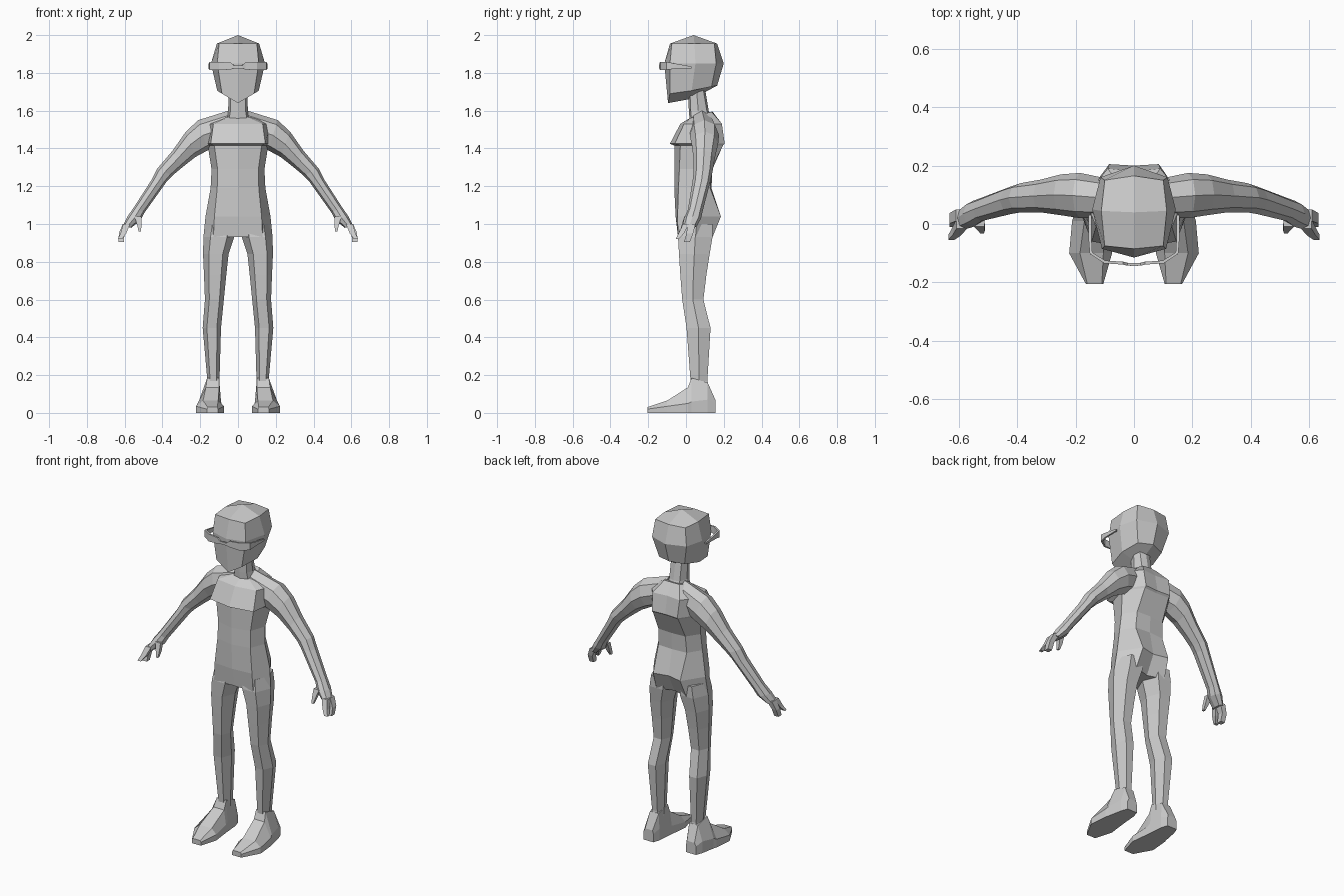
import bpy, bmesh, math
from mathutils import Vector

if "Cube" in bpy.data.objects:
    bpy.data.objects.remove(bpy.data.objects["Cube"])

grey = bpy.data.materials.new("plain grey")
grey.diffuse_color = (0.6, 0.6, 0.6, 1)
grey.use_nodes = True
grey.node_tree.nodes["Principled BSDF"].inputs["Base Color"].default_value = grey.diffuse_color


def finish(name, bm):
    bmesh.ops.remove_doubles(bm, verts=bm.verts, dist=0.0005)
    bmesh.ops.recalc_face_normals(bm, faces=bm.faces)
    me = bpy.data.meshes.new(name)
    bm.to_mesh(me)
    bm.free()
    me.materials.append(grey)
    ob = bpy.data.objects.new(name, me)
    bpy.context.collection.objects.link(ob)
    return ob


def loft(name, rings, side=1, start=None, end=None):
    """Skin closed rings of points; ends are flat caps or fans to a point."""
    bm = bmesh.new()
    flip = lambda p: (p[0] * side, p[1], p[2])
    loops = [[bm.verts.new(flip(p)) for p in r] for r in rings]
    n = len(loops[0])
    for a, b in zip(loops, loops[1:]):
        for i in range(n):
            j = (i + 1) % n
            bm.faces.new((a[i], a[j], b[j], b[i]))
    for loop, tip in ((loops[0], start), (loops[-1], end)):
        if tip:
            v = bm.verts.new(flip(tip))
            # quads around the tip, joining every second point
            for i in range(1, n, 2):
                bm.faces.new((loop[i - 1], loop[i], loop[(i + 1) % n], v))
        else:
            bm.faces.new(loop)
    return finish(name, bm)


def half_ring(z, fc, front, mid, back, bc, slope=0):
    """Eight-sided symmetric ring: front centre, corner, side, corner, back centre."""
    right = [(0, fc), front, mid, back, (0, bc)]
    pts = right + [(-x, y) for x, y in (back, mid, front)]
    return [(x, y, z + slope * (y - fc)) for x, y in pts]


def box_hex(z, x0, x1, y0, y1):
    """Six-sided leg ring with ridges down the inner and outer sides."""
    cx, cy, w = (x0 + x1) / 2, (y0 + y1) / 2, (x1 - x0) * 0.27
    return [(x1, cy, z), (cx + w, y0, z), (cx - w, y0, z),
            (x0, cy, z), (cx - w, y1, z), (cx + w, y1, z)]


def limb_ring(xt, zt, xb, zb, y0, y1, n=8):
    """Tilted ring from its top and bottom point (front view) and its y range."""
    t, b = Vector((xt, 0, zt)), Vector((xb, 0, zb))
    c, u = (t + b) / 2, (t - b) / 2
    cy, ry = (y0 + y1) / 2, (y1 - y0) / 2
    out = []
    for i in range(n):
        a = 2 * math.pi * i / n
        p = c + u * math.cos(a)
        out.append((p.x, cy + ry * math.sin(a), p.z))
    return out


def tube(name, path, side):
    """Small four-sided finger: path of (x, y, z, half width x, half width y)."""
    loft(name, [[(x - a, y - b, z), (x + a, y - b, z), (x + a, y + b, z), (x - a, y + b, z)]
                for x, y, z, a, b in path], side)


# Head: three eight-sided rings with quads to the crown and the underside
head = [half_ring(1.70, -.095, (.085, -.085), (.11, .03), (.085, .135), .165),
        half_ring(1.85, -.115, (.11, -.085), (.143, .05), (.115, .16), .2),
        half_ring(1.955, -.085, (.10, -.075), (.112, .045), (.10, .15), .165)]
head[0] = [(x, y, 1.64 if (x == 0 and y < 0) else 1.70 + .2 * max(y, -.05)) for x, y, z in head[0]]
loft("head", head, start=(0, .04, 1.665), end=(0, .04, 2.0))

# Neck
loft("neck", [half_ring(1.54, .02, (.05, .03), (.062, .08), (.045, .13), .145),
              half_ring(1.60, .015, (.04, .025), (.052, .065), (.035, .11), .12),
              half_ring(1.72, .01, (.04, .02), (.05, .055), (.035, .09), .10)])

# Torso with overhanging chest and shoulder blades
loft("torso", [
    half_ring(.93, -.035, (.13, -.042), (.183, .05), (.10, .14), .11),
    half_ring(1.04, -.055, (.125, -.045), (.172, .06), (.09, .185), .165),
    half_ring(1.19, -.062, (.11, -.04), (.145, .05), (.095, .128), .135),
    half_ring(1.29, -.062, (.108, -.035), (.14, .06), (.09, .135), .14),
    half_ring(1.415, -.062, (.125, -.03), (.16, .09), (.085, .195), .19),
    half_ring(1.425, -.085, (.145, -.06), (.165, .09), (.085, .205), .20),
    half_ring(1.53, -.03, (.13, -.01), (.17, .09), (.09, .19), .18),
    half_ring(1.56, .02, (.06, .025), (.075, .08), (.05, .135), .14, .3)])

# Glasses: bent strip, narrow at the bridge and at the ends of the temples
bm = bmesh.new()
strip = [(0, -.138, 1.84, 1.824), (.022, -.138, 1.84, 1.824), (.038, -.134, 1.854, 1.818),
         (.10, -.130, 1.858, 1.814), (.147, -.10, 1.858, 1.816), (.15, -.06, 1.85, 1.822),
         (.15, .03, 1.834, 1.824)]
strip = [(-x, y, a, b) for x, y, a, b in strip[:0:-1]] + strip
cols = [(bm.verts.new((x, y, a)), bm.verts.new((x, y, b))) for x, y, a, b in strip]
for p, q in zip(cols, cols[1:]):
    bm.faces.new((p[0], q[0], q[1], p[1]))
glasses = finish("glasses", bm)
mod = glasses.modifiers.new("thickness", 'SOLIDIFY')
mod.thickness = .01
mod.offset = 0

for side, tag in ((1, "left"), (-1, "right")):
    # Arm from the shoulder to the palm
    loft(tag + "_arm", [limb_ring(*r) for r in (
        (.05, 1.60, .08, 1.42, .02, .15),
        (.21, 1.55, .16, 1.39, .02, .175),
        (.275, 1.49, .225, 1.355, .03, .17),
        (.345, 1.39, .295, 1.30, .04, .152),
        (.43, 1.29, .345, 1.258, .04, .14),
        (.46, 1.23, .375, 1.228, .035, .13),
        (.55, 1.09, .495, 1.06, .01, .09),
        (.585, 1.04, .515, 1.02, -.01, .08),
        (.61, .99, .565, .98, -.02, .055))], side)
    # Thumb and two finger groups
    tube(tag + "_thumb", [(.53, .005, 1.04, .018, .014), (.522, -.012, .99, .011, .012),
                          (.52, -.025, .96, .006, .008)], side)
    tube(tag + "_front_fingers", [(.59, .0, 1.0, .018, .016), (.607, -.025, .95, .015, .014),
                                  (.625, -.046, .92, .011, .008)], side)
    tube(tag + "_back_fingers", [(.592, .03, 1.0, .018, .02), (.616, .02, .95, .015, .018),
                                 (.618, .005, .905, .014, .015)], side)

    # Leg
    loft(tag + "_leg", [box_hex(*r) for r in (
        (1.0, .02, .17, -.03, .14), (.93, .02, .183, -.042, .14), (.84, .05, .185, -.037, .125),
        (.73, .062, .18, -.03, .108), (.60, .075, .175, -.02, .092),
        (.45, .09, .187, .003, .13), (.17, .098, .162, .024, .113), (.12, .098, .165, .02, .12))],
        side)

    # Foot: rings from toe to heel (y, sole x range, upper x range, edge z, top z)
    foot = []
    for y, x0, x1, t0, t1, zm, zt in (
            (-.205, .105, .165, .11, .16, .02, .03),
            (-.10, .075, .222, .105, .185, .035, .065),
            (.01, .088, .212, .10, .17, .05, .135),
            (.03, .09, .206, .10, .163, .06, .185),
            (.115, .097, .19, .102, .16, .07, .16),
            (.155, .11, .175, .115, .165, .05, .07)):
        foot.append([(x0, y, 0), (x1, y, 0), (x1, y, zm), (t1, y, zt), (t0, y, zt), (x0, y, zm)])
    loft(tag + "_foot", foot, side)
